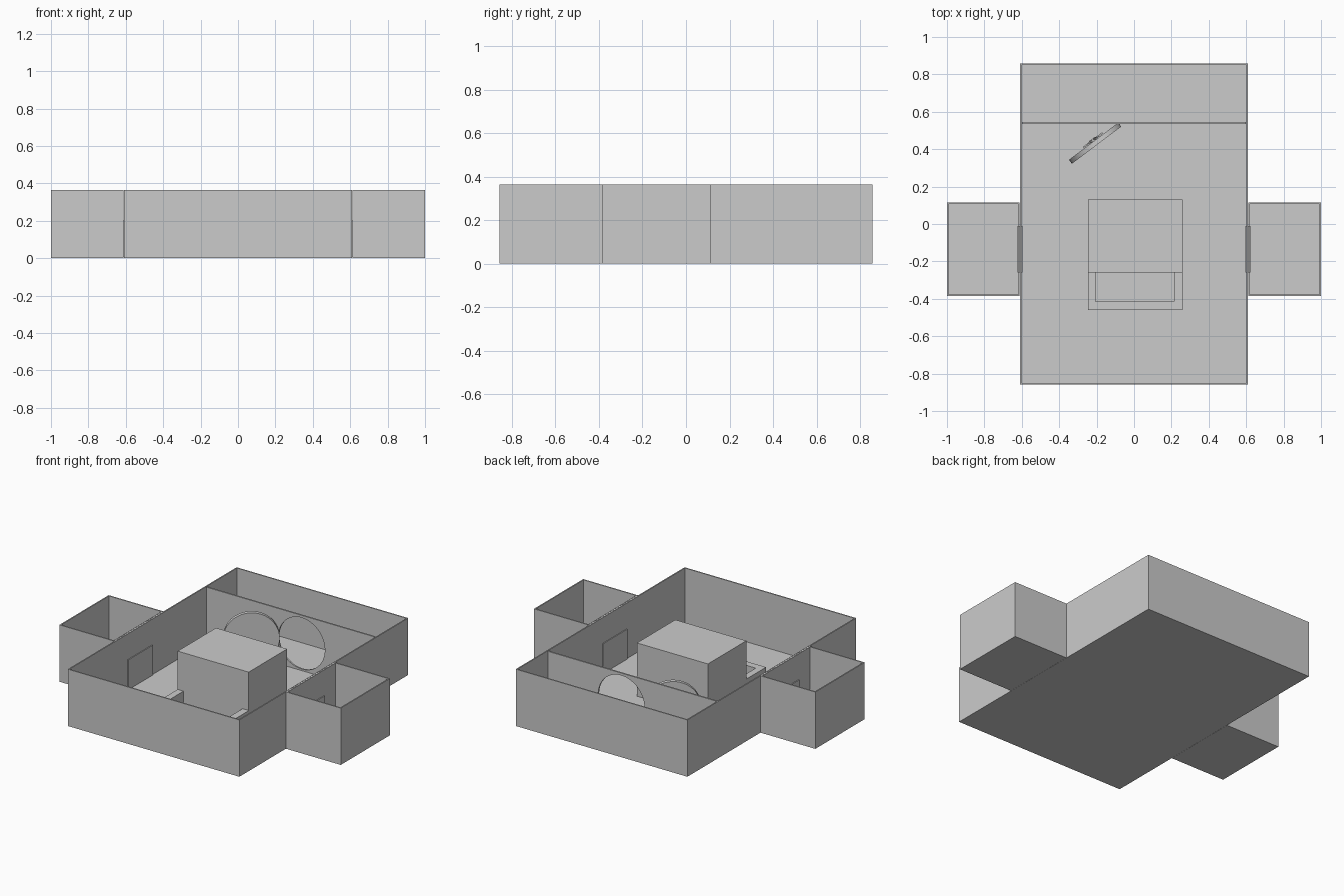
import bpy, bmesh, math
from mathutils import Matrix, Vector

if "Cube" in bpy.data.objects:
    bpy.data.objects.remove(bpy.data.objects["Cube"])

H, WALL, FLOOR = 0.365, 0.011, 0.008


def finish(name, bm):
    bmesh.ops.recalc_face_normals(bm, faces=bm.faces)
    mesh = bpy.data.meshes.new(name)
    bm.to_mesh(mesh)
    bm.free()
    obj = bpy.data.objects.new(name, mesh)
    bpy.context.collection.objects.link(obj)
    return obj


def add_box(bm, lo, hi):
    lo, hi = Vector(lo), Vector(hi)
    m = Matrix.Translation((lo + hi) / 2) @ Matrix.Diagonal((*(hi - lo), 1))
    return bmesh.ops.create_cube(bm, size=1, matrix=m)["verts"]


def box(name, lo, hi):
    bm = bmesh.new()
    add_box(bm, lo, hi)
    return finish(name, bm)


def open_room(name, x0, x1, y0, y1):
    # Solid block hollowed from the top, leaving thin walls and a floor
    bm = bmesh.new()
    add_box(bm, (x0, y0, 0), (x1, y1, H))
    top = max(bm.faces, key=lambda f: f.calc_center_median().z)
    bmesh.ops.inset_region(bm, faces=[top], thickness=WALL)
    inner = bmesh.ops.extrude_discrete_faces(bm, faces=[top])["faces"][0]
    bmesh.ops.translate(bm, verts=inner.verts, vec=(0, 0, FLOOR - H))
    return finish(name, bm)


def disc(name, radius, depth, matrix, sides=48):
    # Cylinder whose axis lies along local y
    bm = bmesh.new()
    bmesh.ops.create_cone(bm, cap_ends=True, segments=sides, radius1=radius,
                          radius2=radius, depth=depth,
                          matrix=matrix @ Matrix.Rotation(math.pi / 2, 4, 'X'))
    obj = finish(name, bm)
    bpy.ops.object.select_all(action='DESELECT')
    obj.select_set(True)
    bpy.context.view_layer.objects.active = obj
    bpy.ops.object.shade_smooth_by_angle(angle=math.radians(30))
    return obj


# Main hall and the two side rooms
open_room("main_hall", -0.61, 0.61, -0.857, 0.857)
for side, s in (("left", -1), ("right", 1)):
    x0, x1 = sorted((s * 0.611, s * 1.0))
    open_room(side + "_room", x0, x1, -0.385, 0.115)
    d0, d1 = sorted((s * 0.597, s * 0.624))
    box(side + "_door_panel", (d0, -0.26, FLOOR), (d1, -0.01, 0.2))

# Partition with a round opening
partition = box("partition_wall", (-0.6, 0.535, 0.004), (0.6, 0.545, 0.363))
RADIUS, CZ = 0.165, 0.183
cutter = disc("opening_cutter", RADIUS, 0.1, Matrix.Translation((0.078, 0.54, CZ)))
mod = partition.modifiers.new("opening", 'BOOLEAN')
mod.operation = 'DIFFERENCE'
mod.object = cutter
mod.solver = 'EXACT'
bpy.context.view_layer.objects.active = partition
bpy.ops.object.modifier_apply(modifier=mod.name)
bpy.data.objects.remove(cutter)

# Round door swung open into the hall
frame = Matrix.Translation((-0.208, 0.432, CZ)) @ Matrix.Rotation(math.radians(37), 4, 'Z')
disc("round_door", RADIUS, 0.026, frame)

# Hand wheel on the door: hub, spokes and grips
disc("wheel_hub", 0.02, 0.016, frame @ Matrix.Translation((0, 0.02, 0)), 16)
bm = bmesh.new()
for i in range(3):
    verts = add_box(bm, (-0.065, 0.016, -0.005), (0.065, 0.024, 0.005))
    bmesh.ops.transform(bm, verts=verts,
                        matrix=frame @ Matrix.Rotation(i * math.pi / 3, 4, 'Y'))
finish("wheel_spokes", bm)

# Central block and the low U-shaped counter in front of it
box("central_block", (-0.247, -0.26, 0.004), (0.258, 0.13, 0.35))
bm = bmesh.new()
outline = [(-0.247, -0.26), (-0.247, -0.46), (0.26, -0.46), (0.26, -0.26),
           (0.215, -0.26), (0.215, -0.415), (-0.205, -0.415), (-0.205, -0.26)]
base = bm.faces.new([bm.verts.new((x, y, 0.004)) for x, y in outline])
new = bmesh.ops.extrude_face_region(bm, geom=[base], use_keep_orig=True)["geom"]
bmesh.ops.translate(bm, vec=(0, 0, 0.1),
                    verts=[v for v in new if isinstance(v, bmesh.types.BMVert)])
finish("front_counter", bm)
